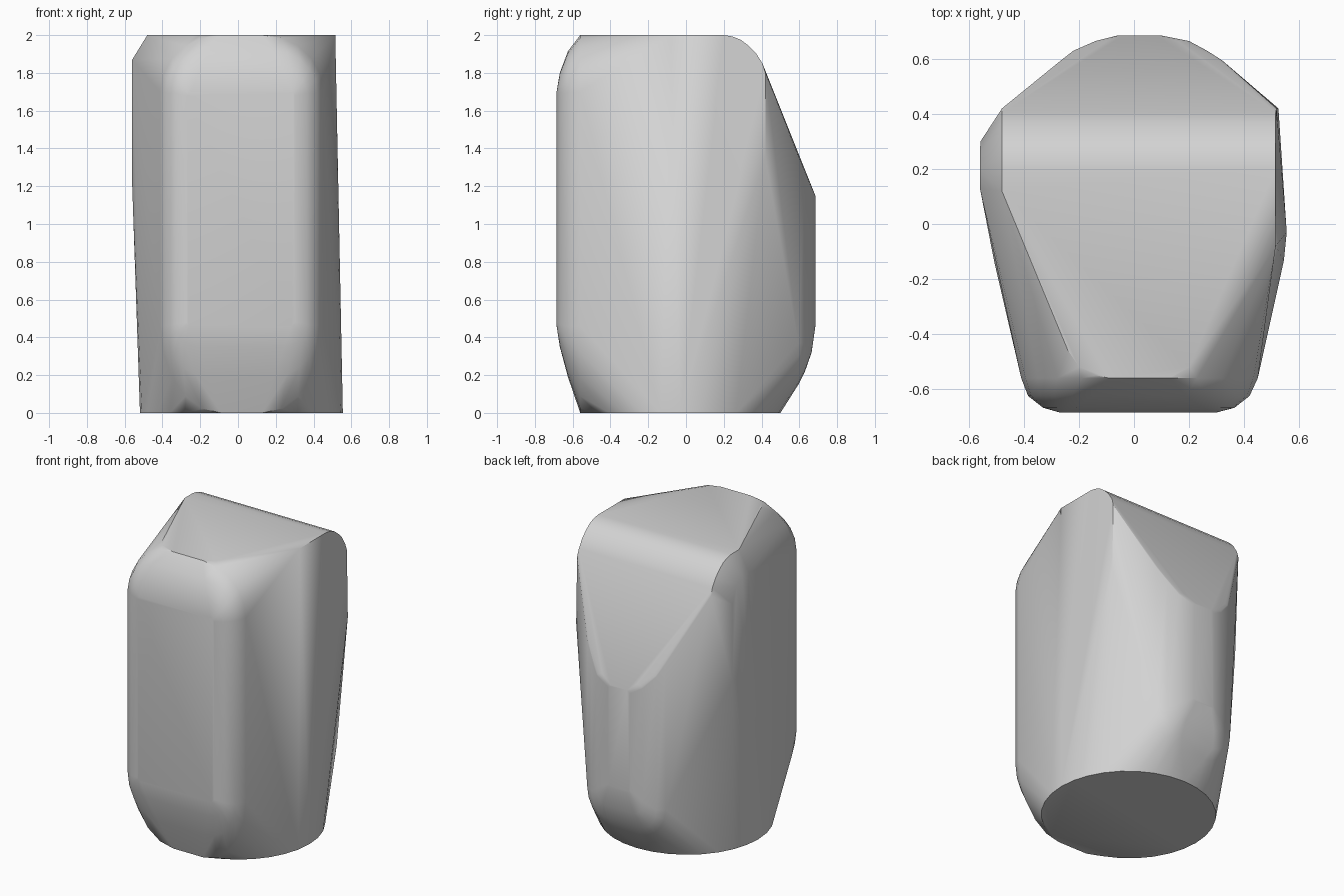
import bpy, bmesh, math

cube = bpy.data.objects.get("Cube")
if cube:
    bpy.data.objects.remove(cube, do_unlink=True)


def rounded_ring(y, x0, x1, z0, z1, rx, r_low, r_high, steps=5):
    """Rounded rectangle facing along y, with separate low and high corner heights."""
    pts = []
    for sx, x in ((-1, x0 + rx), (1, x1 - rx)):
        for sz, z, rz in ((-1, z0 + r_low, r_low), (1, z1 - r_high, r_high)):
            for i in range(steps + 1):
                a = math.pi / 2 * i / steps
                pts.append((x + sx * rx * math.cos(a), y, z + sz * rz * math.sin(a)))
    return pts


points = []

# Front bulge: pillow-shaped face stepping back to its wide rim
for layer in ((-0.685, -0.27, 0.30, 0.46, 1.70, 0.02, 0.02, 0.02),
              (-0.668, -0.33, 0.365, 0.35, 1.80, 0.12, 0.12, 0.11),
              (-0.625, -0.385, 0.42, 0.19, 1.915, 0.23, 0.27, 0.22),
              (-0.56, -0.41, 0.45, 0.0, 2.0, 0.32, 0.46, 0.30)):
    points += rounded_ring(*layer)

# Back bulge: narrow vertical ridge under the sloping facet
for layer in ((0.685, -0.06, 0.10, 0.46, 1.15, 0.02, 0.02, 0.02),
              (0.665, -0.14, 0.20, 0.32, 1.20, 0.06, 0.10, 0.02),
              (0.63, -0.22, 0.265, 0.22, 1.287, 0.12, 0.15, 0.02),
              (0.595, -0.265, 0.32, 0.15, 1.375, 0.20, 0.22, 0.02)):
    points += rounded_ring(*layer)

# Round base
for i in range(32):
    a = math.tau * i / 32
    points.append((0.018 + 0.537 * math.cos(a), -0.03 + 0.53 * math.sin(a), 0))

# Flat top and its rolled rear edge
points += [(-0.48, 0.12, 2), (-0.24, -0.46, 2), (-0.20, -0.52, 2), (-0.14, -0.55, 2),
           (0.15, -0.55, 2), (0.20, -0.52, 2), (0.515, -0.08, 2)]
for y, z in ((0.20, 2), (0.245, 1.993), (0.29, 1.975), (0.33, 1.945), (0.37, 1.905), (0.405, 1.85)):
    points += [(-0.48, y, z), (0.515, y, z)]

# Rear corners and the bevelled right flank
points += [(0.518, 0.42, 1.80), (0.525, 0.42, 1.35), (-0.48, 0.42, 1.80),
           (-0.56, 0.13, 1.87), (-0.56, 0.20, 1.87), (-0.56, 0.26, 1.83),
           (-0.558, 0.30, 1.72), (-0.555, 0.30, 1.20), (-0.56, 0.13, 1.20)]

# Wrap the profiles in one convex skin
bm = bmesh.new()
for p in points:
    bm.verts.new(p)
bmesh.ops.remove_doubles(bm, verts=bm.verts, dist=0.002)
bmesh.ops.convex_hull(bm, input=bm.verts)
bmesh.ops.delete(bm, geom=[v for v in bm.verts if not v.link_faces], context='VERTS')
bmesh.ops.dissolve_limit(bm, angle_limit=math.radians(1), verts=bm.verts, edges=bm.edges)
bmesh.ops.recalc_face_normals(bm, faces=bm.faces)
mesh = bpy.data.meshes.new("stone_block")
bm.to_mesh(mesh)
bm.free()

# Plain grey stone
grey = bpy.data.materials.new("stone grey")
grey.use_nodes = True
colour = (0.65, 0.65, 0.65, 1)
grey.diffuse_color = colour
grey.node_tree.nodes["Principled BSDF"].inputs["Base Color"].default_value = colour
mesh.materials.append(grey)

stone = bpy.data.objects.new("stone_block", mesh)
bpy.context.collection.objects.link(stone)
bpy.ops.object.select_all(action='DESELECT')
stone.select_set(True)
bpy.context.view_layer.objects.active = stone
bpy.ops.object.shade_smooth_by_angle(angle=math.radians(32))
